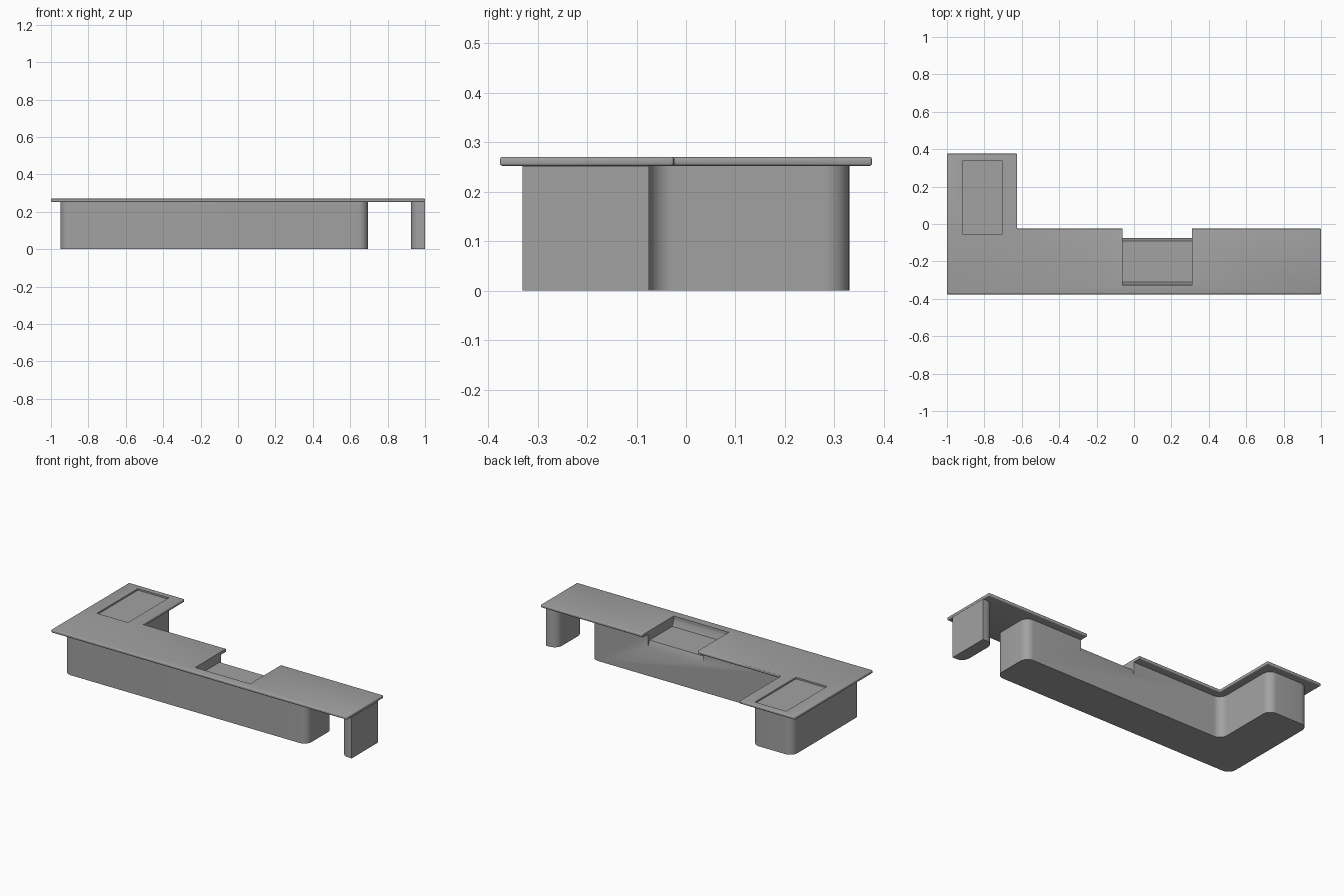
import bpy, bmesh, math
from mathutils import Matrix

old = bpy.data.objects.get("Cube")
if old:
    bpy.data.objects.remove(old, do_unlink=True)

GREY = (0.36, 0.36, 0.36, 1.0)
grey = bpy.data.materials.new("counter_grey")
grey.use_nodes = True
grey.diffuse_color = GREY
grey.node_tree.nodes["Principled BSDF"].inputs["Base Color"].default_value = GREY


def prism(name, outline, low, high, round_corners=(), radius=0.05, matrix=None):
    """Extrude an outline in z and round the chosen vertical corners."""
    bm = bmesh.new()
    base = [bm.verts.new((x, y, low)) for x, y in outline]
    top = [bm.verts.new((x, y, high)) for x, y in outline]
    n = len(outline)
    bm.faces.new(base[::-1])
    bm.faces.new(top)
    for i in range(n):
        j = (i + 1) % n
        bm.faces.new((base[i], base[j], top[j], top[i]))
    edges = [bm.edges.get((base[i], top[i])) for i in round_corners]
    if edges:
        bmesh.ops.bevel(bm, geom=edges, offset=radius, segments=8,
                        profile=0.5, affect='EDGES')
    if matrix:
        bm.transform(matrix)
    bmesh.ops.recalc_face_normals(bm, faces=bm.faces[:])
    mesh = bpy.data.meshes.new(name)
    bm.to_mesh(mesh)
    bm.free()
    mesh.materials.append(grey)
    obj = bpy.data.objects.new(name, mesh)
    bpy.context.collection.objects.link(obj)
    return obj


def rectangle(x0, x1, y0, y1):
    return [(x0, y0), (x1, y0), (x1, y1), (x0, y1)]


def finish(obj, cutters=(), bevel=0.0):
    """Soften the rim, cut the openings, then shade."""
    if bevel:
        mod = obj.modifiers.new("rim", 'BEVEL')
        mod.width, mod.segments = bevel, 3
    for cutter in cutters:
        mod = obj.modifiers.new("cut", 'BOOLEAN')
        mod.operation, mod.solver, mod.object = 'DIFFERENCE', 'EXACT', cutter
    bpy.ops.object.select_all(action='DESELECT')
    obj.select_set(True)
    bpy.context.view_layer.objects.active = obj
    for mod in list(obj.modifiers):
        bpy.ops.object.modifier_apply(modifier=mod.name)
    bpy.ops.object.shade_smooth_by_angle(angle=math.radians(30))


SLAB_LOW, SLAB_TOP = 0.252, 0.27

# L-shaped slab with a thin rounded rim
slab = prism("countertop", [(-1, -0.376), (1, -0.376), (1, -0.025),
                            (-0.625, -0.025), (-0.625, 0.376), (-1, 0.376)],
             SLAB_LOW, SLAB_TOP)

# L-shaped cabinet under the slab, all vertical corners rounded
cabinet = prism("cabinet_base", [(-0.95, -0.33), (0.695, -0.33), (0.695, -0.075),
                                 (-0.675, -0.075), (-0.675, 0.33), (-0.95, 0.33)],
                0, SLAB_LOW, range(6))

# End support panel, rounded on its inner side
panel = prism("end_support", rectangle(0.925, 1, -0.33, -0.075),
              0, SLAB_LOW, (0, 3))

# Dropped work bay, open to the back: a y-z profile swept along x
yz_to_x = Matrix(((0, 0, 1, 0), (1, 0, 0, 0), (0, 1, 0, 0), (0, 0, 0, 1)))
bay = prism("bay_cutter", [(-0.325, 0.32), (-0.325, 0.25), (-0.31, 0.212),
                           (-0.09, 0.212), (-0.07, 0.163), (0.02, 0.163),
                           (0.02, 0.32)], -0.062, 0.31, matrix=yz_to_x)

# Shallow inset in the short arm of the slab
inset = prism("inset_cutter", rectangle(-0.915, -0.705, -0.055, 0.34),
              SLAB_TOP - 0.01, 0.32)

finish(slab, (bay, inset), bevel=0.005)
finish(cabinet, (bay,))
finish(panel)

# Cutters are no longer needed once the cuts are applied
for cutter in (bay, inset):
    cutter.hide_render = True
    bpy.data.objects.remove(cutter, do_unlink=True)
